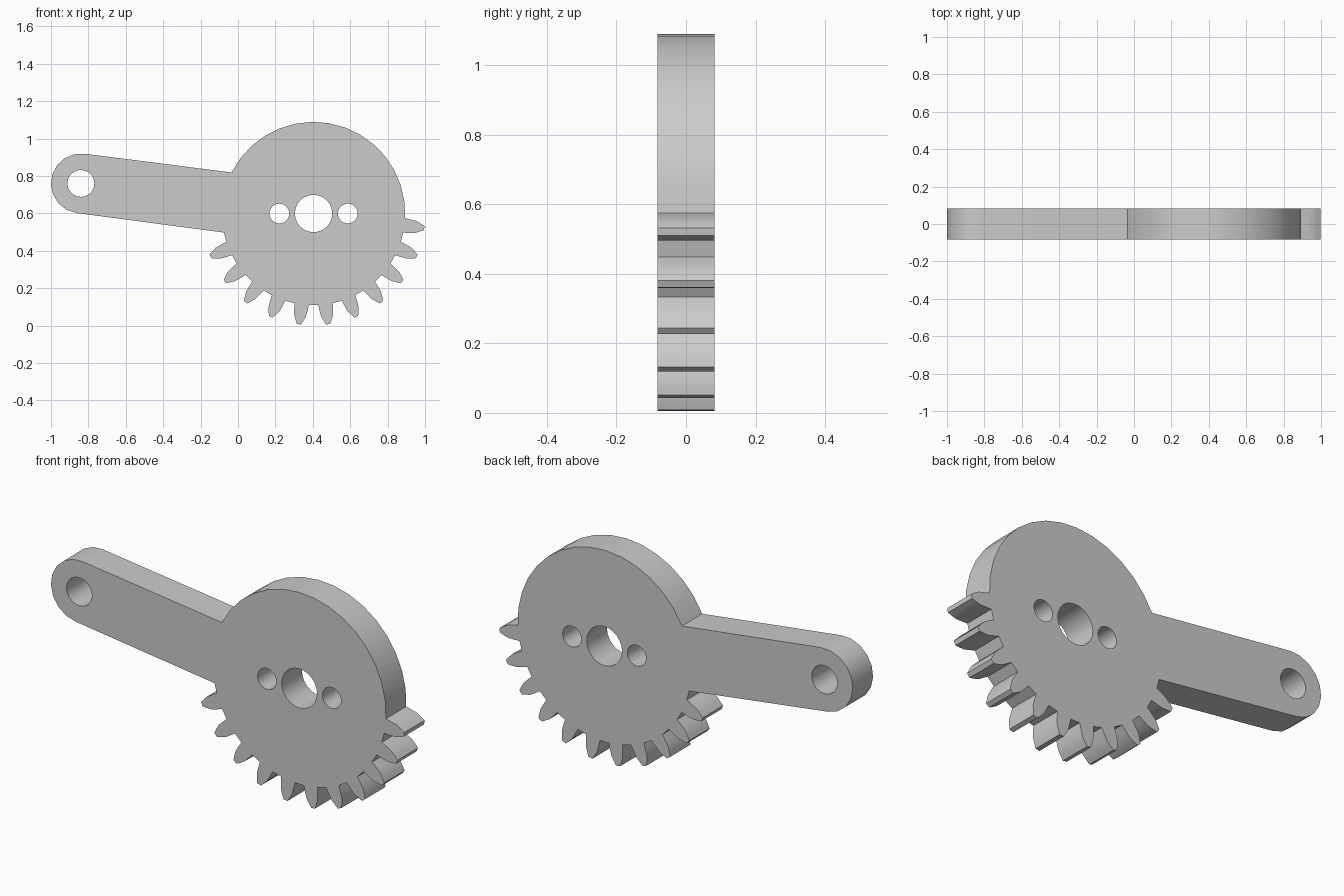
import bpy, bmesh
from math import sin, cos, radians, degrees, hypot, atan2

cube = bpy.data.objects.get("Cube")
if cube:
    bpy.data.objects.remove(cube)

HUB = (0.404, 0.599)        # gear centre in x, z
PIN = (-0.84, 0.76)         # arm end centre in x, z
ROOT, ARM, HALF = 0.49, 0.16, 0.082


def polar(center, radius, angle):
    a = radians(angle)
    return (center[0] + radius * cos(a), center[1] + radius * sin(a))


def arc(center, radius, start, end, steps):
    return [polar(center, radius, start + (end - start) * i / steps)
            for i in range(steps + 1)]


def tooth(angle):
    # Rounded flank as (radius, half width), mirrored about the tooth axis
    flank = [(ROOT, 0.039), (0.52, 0.036), (0.552, 0.032), (0.577, 0.021), (0.597, 0.011)]
    side = [(r, degrees(w / r)) for r, w in flank]
    return ([polar(HUB, r, angle - d) for r, d in side]
            + [polar(HUB, r, angle + d) for r, d in reversed(side)])


# Outline: gear top, arm with rounded end, then eleven teeth
normal = degrees(atan2(HUB[1] - PIN[1], HUB[0] - PIN[0])) + 90
outline = arc(HUB, ROOT, -2.9, 153.4, 15)
outline += arc(PIN, ARM, normal, normal + 180, 9)
outline.append(polar(HUB, ROOT, 192))
for i in range(11):
    outline += tooth(202.5 + 15 * i)
outline.pop()               # last point meets the start of the gear top

# Holes: shaft, two bolts, arm pin
holes = [(HUB, 0.1), ((HUB[0] - 0.183, HUB[1]), 0.053),
         ((HUB[0] + 0.183, HUB[1]), 0.053), (PIN, 0.072)]
loops = [outline] + [arc(c, r, 0, 345, 23) for c, r in holes]

# Filled flat curve with thickness, stood upright
curve = bpy.data.curves.new("gear_arm_profile", "CURVE")
curve.dimensions = "2D"
curve.fill_mode = "BOTH"
curve.extrude = HALF
for loop in loops:
    spline = curve.splines.new("POLY")
    spline.points.add(len(loop) - 1)
    for point, (x, z) in zip(spline.points, loop):
        point.co = (x, z, 0, 1)
    spline.use_cyclic_u = True
gear = bpy.data.objects.new("gear_with_arm", curve)
bpy.context.collection.objects.link(gear)
gear.rotation_euler.x = radians(90)

bpy.ops.object.select_all(action="DESELECT")
gear.select_set(True)
bpy.context.view_layer.objects.active = gear
bpy.ops.object.convert(target="MESH")
bpy.ops.object.transform_apply(location=False, rotation=True, scale=False)

# Weld the caps to the walls
bm = bmesh.new()
bm.from_mesh(gear.data)
bmesh.ops.remove_doubles(bm, verts=bm.verts, dist=0.0005)
bmesh.ops.recalc_face_normals(bm, faces=bm.faces)
bm.to_mesh(gear.data)
bm.free()

# Plain grey
grey = bpy.data.materials.new("grey")
grey.use_nodes = True
color = (0.6, 0.6, 0.6, 1)
grey.diffuse_color = color
grey.node_tree.nodes["Principled BSDF"].inputs["Base Color"].default_value = color
gear.data.materials.clear()
gear.data.materials.append(grey)
bpy.ops.object.shade_smooth_by_angle(angle=radians(30))
